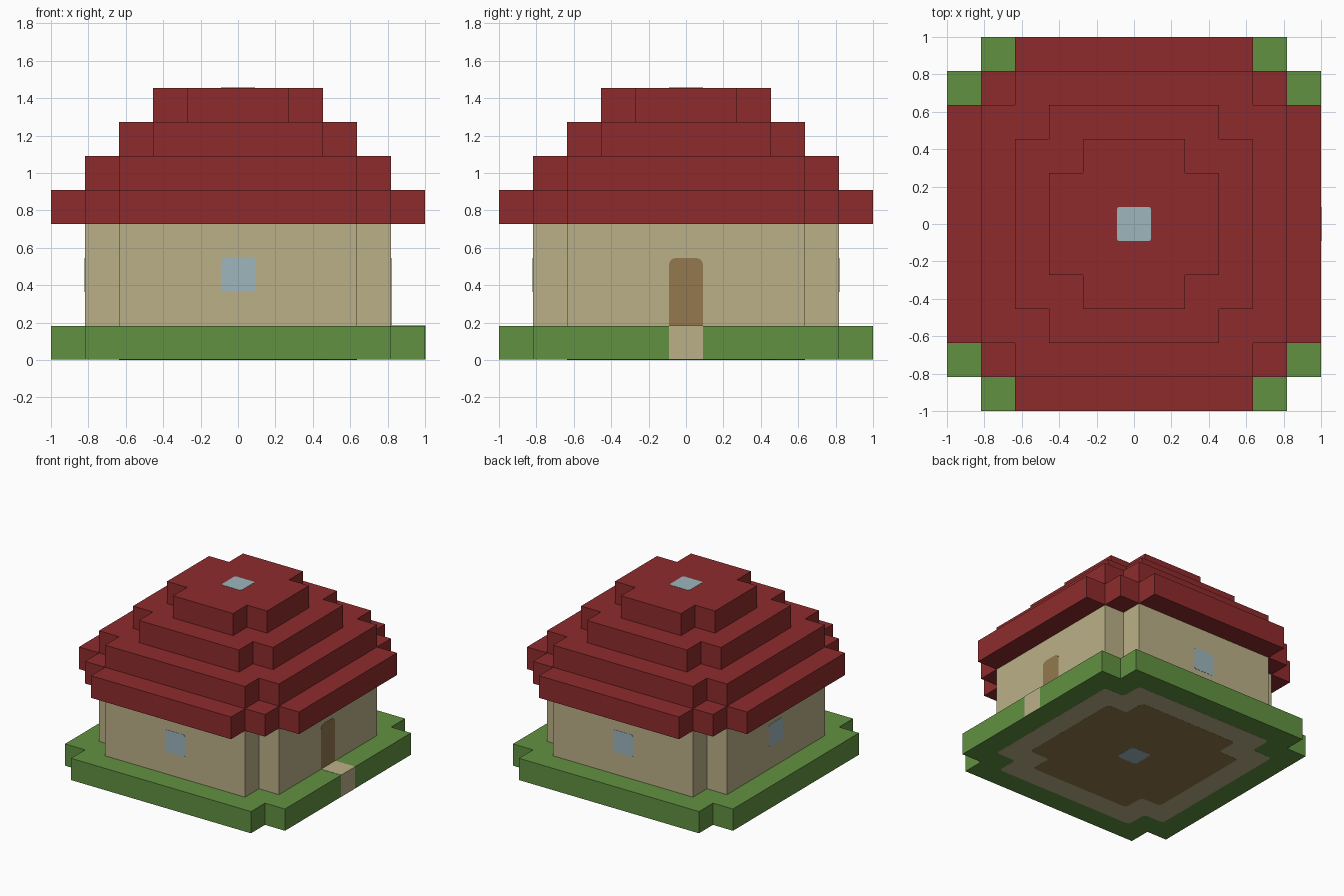
import bpy, bmesh
from math import pi
from mathutils import Matrix, Vector

if "Cube" in bpy.data.objects:
    bpy.data.objects.remove(bpy.data.objects["Cube"])

U = 2 / 11      # one building block
T = 0.004       # thickness of painted plates


def material(name, rgb):
    linear = [((c / 255 + 0.055) / 1.055) ** 2.4 for c in rgb] + [1]
    mat = bpy.data.materials.new(name)
    mat.use_nodes = True
    mat.diffuse_color = linear
    bsdf = next(n for n in mat.node_tree.nodes if n.type == 'BSDF_PRINCIPLED')
    bsdf.inputs["Base Color"].default_value = linear
    return mat


RED = material("roof red", (142, 43, 44))
CREAM = material("wall cream", (187, 176, 135))
GREEN = material("grass green", (97, 145, 65))
BROWN = material("wood brown", (147, 121, 78))
BLUE = material("glass blue", (157, 182, 190))


def prism(name, outline, z0, z1, mat, rounded=0, round_if=lambda v: True, matrix=None):
    """Extrude a flat outline from z0 to z1, optionally rounding its corners."""
    bm = bmesh.new()
    bm.faces.new([bm.verts.new((x, y, z0)) for x, y in outline])
    if rounded:
        corners = [v for v in bm.verts if round_if(v.co)]
        bmesh.ops.bevel(bm, geom=corners, offset=rounded, segments=3,
                        profile=0.5, affect='VERTICES')
    result = bmesh.ops.extrude_face_region(bm, geom=list(bm.faces))
    top = [g for g in result["geom"] if isinstance(g, bmesh.types.BMVert)]
    bmesh.ops.translate(bm, verts=top, vec=(0, 0, z1 - z0))
    bmesh.ops.recalc_face_normals(bm, faces=bm.faces)
    if matrix:
        bm.transform(matrix)
    mesh = bpy.data.meshes.new(name)
    bm.to_mesh(mesh)
    bm.free()
    mesh.materials.append(mat)
    obj = bpy.data.objects.new(name, mesh)
    bpy.context.collection.objects.link(obj)
    return obj


def stepped(half, steps=1):
    """Square plan whose corners are cut back in block-sized steps."""
    quarter = [(half, half - steps)]
    for i in range(1, steps + 1):
        quarter += [(half - i, half - steps + i - 1), (half - i, half - steps + i)]
    outline = []
    for _ in range(4):
        outline += [(x * U, y * U) for x, y in quarter]
        quarter = [(-y, x) for x, y in quarter]
    return outline


def rect(x0, x1, y0, y1):
    return [(x0, y0), (x1, y0), (x1, y1), (x0, y1)]


# Lawn, walls and stepped roof
prism("lawn", stepped(5.5), 0.003, U, GREEN)
prism("walls", stepped(4.5), U, 4 * U, CREAM)
for i in range(4):
    prism(f"roof_tier_{i + 1}", stepped(5.5 - i, 2 if i == 0 else 1),
          (4 + i) * U, (5 + i) * U, RED)

# Underside: wall footing, floor and centre pane
pane = rect(-U / 2, U / 2, -U / 2, U / 2)
prism("wall_footing", stepped(4.5), 0.002, 0.006, CREAM, 0.03)
prism("floor", stepped(3.5), 0.001, 0.006, BROWN, 0.03)
prism("floor_pane", pane, 0, 0.006, BLUE, 0.02)

# Skylight
prism("skylight", pane, 8 * U - T, 8 * U + T / 2, BLUE, 0.012)

# Windows: upright plates turned to the front, left and back walls
upright = Matrix.Rotation(pi / 2, 4, 'X')


def on_wall(angle):
    return Matrix.Rotation(angle, 4, 'Z') @ upright


wall = 4.5 * U
window = rect(-U / 2, U / 2, 2 * U, 3 * U)
for name, angle in (("front", 0), ("side", -pi / 2), ("back", pi)):
    prism(f"{name}_window", window, wall - T, wall + T / 2, BLUE, 0.012,
          matrix=on_wall(angle))

# Door with rounded top, and the path leading to it
prism("door", rect(-U / 2, U / 2, U, 3 * U), wall - T, wall + T / 2, BROWN, 0.035,
      lambda co: co.y > 2 * U, on_wall(pi / 2))
prism("path", rect(wall, 1.002, -U / 2, U / 2), 0.004, U + 0.002, CREAM)
